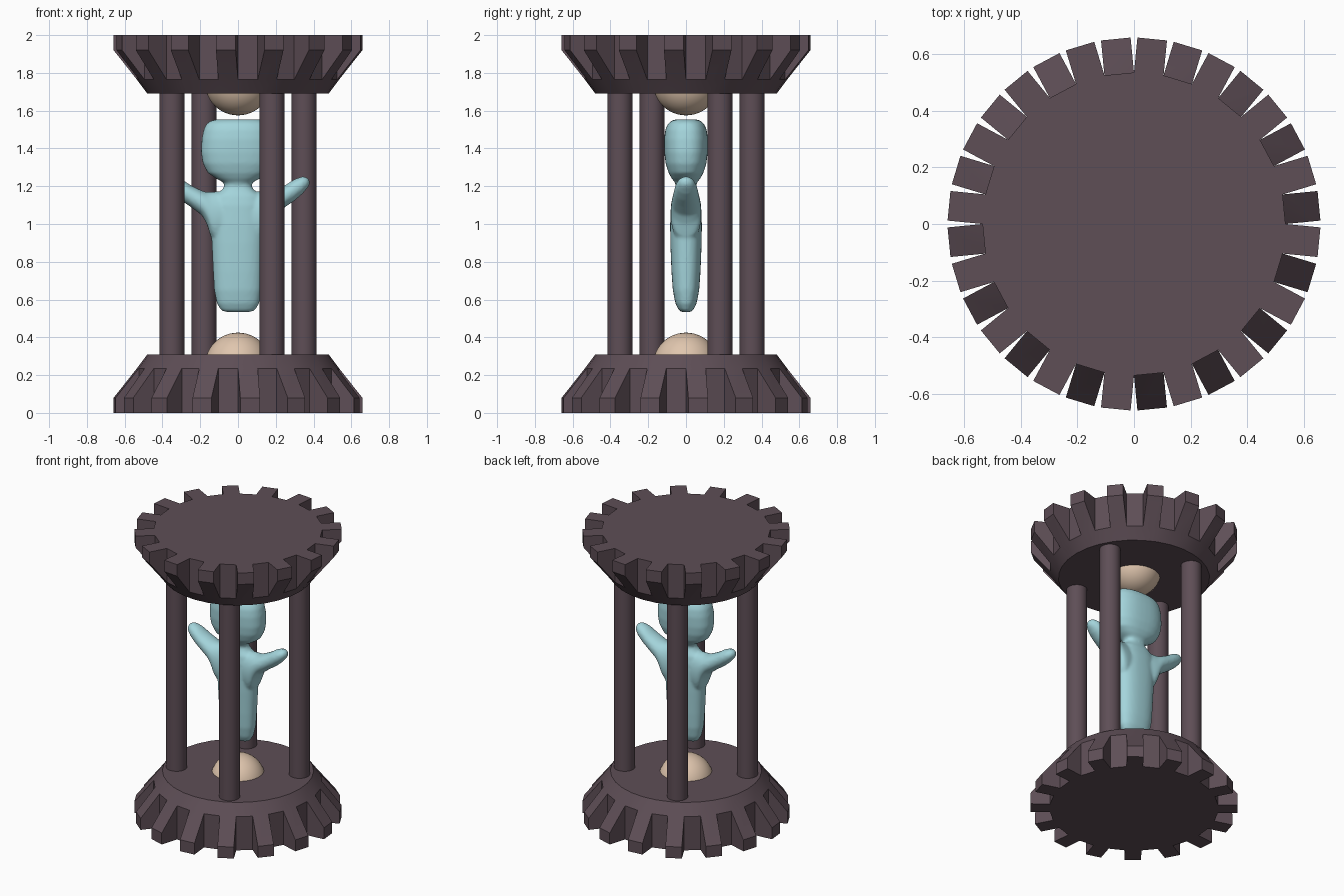
import bpy, bmesh, math
from mathutils import Vector

if "Cube" in bpy.data.objects:
    bpy.data.objects.remove(bpy.data.objects["Cube"])


def material(name, srgb):
    m = bpy.data.materials.new(name)
    lin = [((c / 255 + 0.055) / 1.055) ** 2.4 for c in srgb]
    m.diffuse_color = (*lin, 1)
    m.use_nodes = True
    m.node_tree.nodes["Principled BSDF"].inputs["Base Color"].default_value = m.diffuse_color
    return m


DARK = material("dark plum wood", (94, 78, 86))
CYAN = material("pale cyan", (164, 213, 220))
TAN = material("sand tan", (224, 198, 174))


def finish(name, bm, mat, angle=30):
    bmesh.ops.recalc_face_normals(bm, faces=bm.faces)
    me = bpy.data.meshes.new(name)
    bm.to_mesh(me)
    bm.free()
    me.materials.append(mat)
    ob = bpy.data.objects.new(name, me)
    bpy.context.collection.objects.link(ob)
    bpy.ops.object.select_all(action='DESELECT')
    bpy.context.view_layer.objects.active = ob
    ob.select_set(True)
    bpy.ops.object.shade_smooth_by_angle(angle=math.radians(angle))
    return ob


# Toothed end plate: 32-sided core, every other wall face pulled out into a tooth
def end_plate(name):
    bm = bmesh.new()
    n = 32

    def ring(r, z):
        return [bm.verts.new((r * math.cos(2 * math.pi * i / n),
                              r * math.sin(2 * math.pi * i / n), z)) for i in range(n)]
    low, mid, top = ring(0.535, 0), ring(0.535, 0.236), ring(0.48, 0.31)
    bm.faces.new(low[::-1])
    bm.faces.new(top)
    for i in range(n):
        j = (i + 1) % n
        bm.faces.new((mid[i], mid[j], top[j], top[i]))
        if i % 2:
            bm.faces.new((low[i], low[j], mid[j], mid[i]))
            continue
        a = 2 * math.pi * (i + 0.5) / n
        out = Vector((math.cos(a), math.sin(a), 0)) * 0.124
        lo = [bm.verts.new(v.co + out) for v in (low[i], low[j])]
        hi = [bm.verts.new(v.co + out + Vector((0, 0, 0.08))) for v in (low[i], low[j])]
        bm.faces.new((lo[0], lo[1], hi[1], hi[0]))
        bm.faces.new((hi[0], hi[1], mid[j], mid[i]))
        bm.faces.new((low[i], low[j], lo[1], lo[0]))
        bm.faces.new((low[i], lo[0], hi[0], mid[i]))
        bm.faces.new((low[j], mid[j], hi[1], lo[1]))
    return finish(name, bm, DARK)


end_plate("bottom_plate")
top_plate = end_plate("top_plate")
top_plate.rotation_euler.x = math.pi
top_plate.location.z = 2

# Four pillars on a turned square
for k, (x, y) in enumerate([(0.35, 0.18), (-0.18, 0.35), (-0.35, -0.18), (0.18, -0.35)]):
    bm = bmesh.new()
    bmesh.ops.create_cone(bm, cap_ends=True, segments=32, radius1=0.066, radius2=0.066, depth=1.40)
    finish(f"pillar_{k + 1}", bm, DARK).location = (x, y, 1)

# Domes at both ends
for name, z in (("lower_dome", 0.25), ("upper_dome", 1.75)):
    bm = bmesh.new()
    bmesh.ops.create_uvsphere(bm, u_segments=48, v_segments=24, radius=0.175)
    finish(name, bm, TAN, 60).location.z = z


# Figure: lofted rounded rings fused into one smooth body
def loft(bm, rings):
    loops = [[bm.verts.new(p) for p in r] for r in rings]
    for a, b in zip(loops, loops[1:]):
        for i in range(len(a)):
            j = (i + 1) % len(a)
            bm.faces.new((a[i], a[j], b[j], b[i]))
    bm.faces.new(loops[0][::-1])
    bm.faces.new(loops[-1])


def rounded(hu, hv, power, n=40):
    pts = []
    for i in range(n):
        c, s = math.cos(2 * math.pi * i / n), math.sin(2 * math.pi * i / n)
        pts.append((hu * math.copysign(abs(c) ** (2 / power), c),
                    hv * math.copysign(abs(s) ** (2 / power), s)))
    return pts


# height, half width, half depth from foot to crown
BODY = [(0.533, .06, .02), (0.543, .09, .038), (0.58, .112, .056), (0.65, .126, .07),
        (0.75, .132, .077), (0.9, .139, .083), (1.0, .145, .084), (1.1, .14, .08),
        (1.15, .125, .07), (1.175, .09, .06), (1.2, .07, .053), (1.22, .077, .058),
        (1.24, .115, .075), (1.27, .16, .092), (1.32, .186, .108), (1.38, .196, .115),
        (1.45, .192, .116), (1.5, .182, .109), (1.53, .167, .096), (1.546, .145, .078),
        (1.554, .11, .055)]
# distance out, lower edge, upper edge, half depth
ARM = [(.05, .9, 1.17, .07), (.12, .9, 1.172, .08), (.145, .935, 1.17, .081),
       (.165, 1.0, 1.168, .08), (.19, 1.045, 1.176, .077), (.25, 1.09, 1.205, .069),
       (.30, 1.124, 1.238, .061), (.34, 1.158, 1.252, .05), (.365, 1.187, 1.248, .035),
       (.378, 1.205, 1.234, .015)]

bm = bmesh.new()
loft(bm, [[(u, v, z) for u, v in rounded(hx, hy, 2.4)] for z, hx, hy in BODY])
for side in (-1, 1):
    loft(bm, [[(side * x, u, (lo + hi) / 2 + v) for u, v in rounded(hy, (hi - lo) / 2, 2.1)]
              for x, lo, hi, hy in ARM])
figure = finish("figure", bm, CYAN, 180)
remesh = figure.modifiers.new("fuse", 'REMESH')
remesh.mode = 'VOXEL'
remesh.voxel_size = 0.009
remesh.use_smooth_shade = True
soften = figure.modifiers.new("soften", 'SMOOTH')
soften.factor = 0.5
soften.iterations = 6
